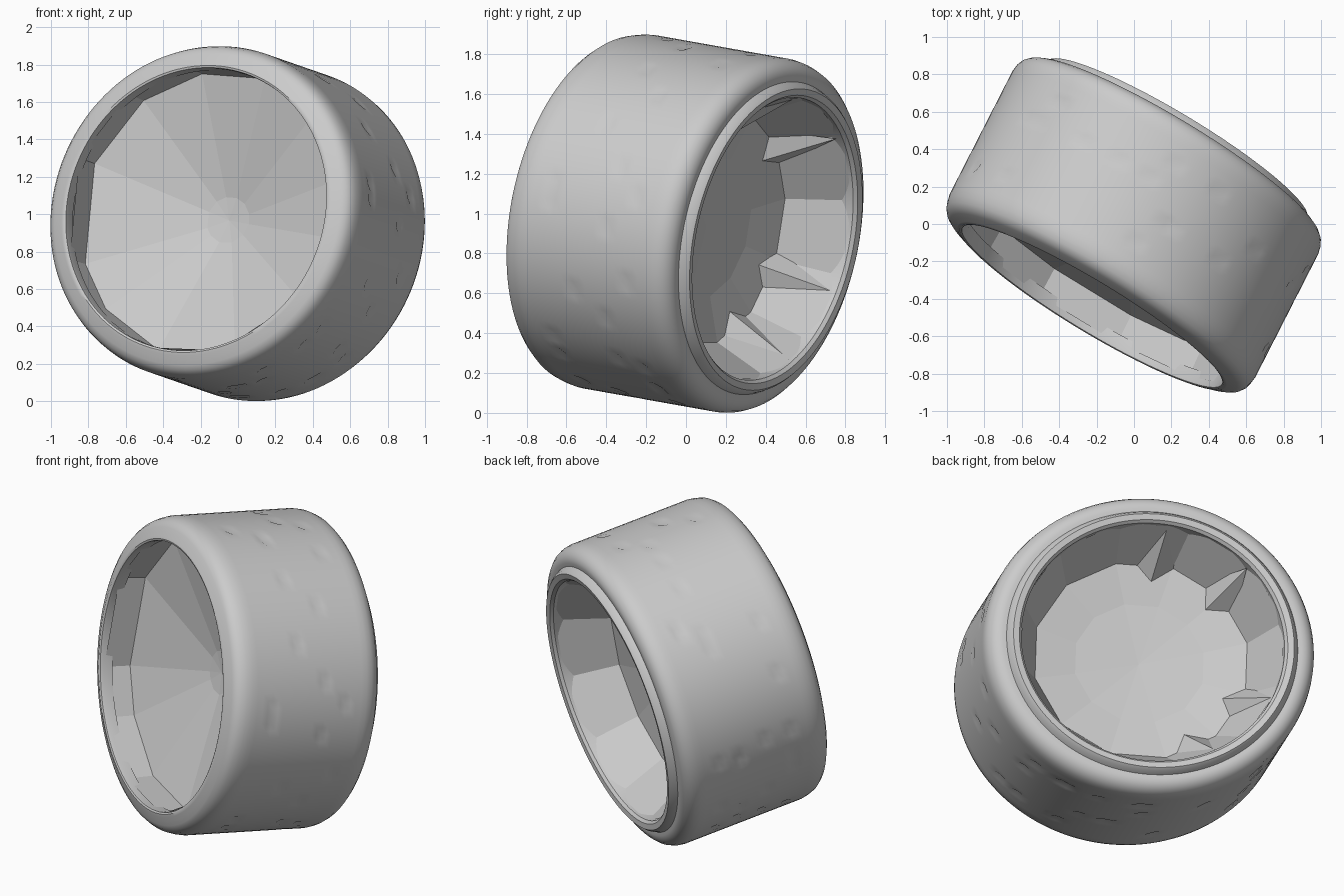
import bpy, bmesh, math, random
from mathutils import Vector

if "Cube" in bpy.data.objects:
    bpy.data.objects.remove(bpy.data.objects["Cube"])

random.seed(4)

# Tilted, slightly oval wheel frame: U and V span the face, D is the half width
C = Vector((0, 0, 0.95))
U = Vector((0.816, -0.492, 0))
V = Vector((0.076, 0.138, 0.89))
D = Vector((0.19, 0.372, -0.066))


def place(r, a, t):
    return C + U * (r * math.cos(a)) + V * (r * math.sin(a)) + D * t


def finish(bm, name, smooth):
    bmesh.ops.recalc_face_normals(bm, faces=bm.faces)
    me = bpy.data.meshes.new(name)
    bm.to_mesh(me)
    bm.free()
    ob = bpy.data.objects.new(name, me)
    bpy.context.collection.objects.link(ob)
    if smooth:
        bpy.ops.object.select_all(action='DESELECT')
        ob.select_set(True)
        bpy.context.view_layer.objects.active = ob
        bpy.ops.object.shade_smooth_by_angle(angle=math.radians(35))
    return ob


def lathe(bm, profile, angles, dent=None):
    """Revolve (radius, offset) points; radius 0 closes with a single point."""
    n = len(angles)
    rings = []
    for r, t in profile:
        if r == 0:
            rings.append([bm.verts.new(place(0, 0, t))] * n)
            continue
        rings.append([bm.verts.new(place(r * (1 - (dent(t) if dent else 0)), a, t))
                      for a in angles])
    for p, q in zip(rings, rings[1:]):
        for i in range(n):
            j = (i + 1) % n
            bm.faces.new(list(dict.fromkeys([p[i], p[j], q[j], q[i]])))
    return rings


def even(n, shift=0.0):
    return [shift + 2 * math.pi * i / n for i in range(n)]


# Tyre: raised back bead and sidewall, tread, then the smooth front sidewall
back = [(0.795, 1.0), (0.797, 1.16), (0.813, 1.2), (0.85, 1.215), (0.866, 1.18),
        (0.882, 1.11), (0.905, 1.115), (0.93, 1.11), (0.957, 1.08),
        (0.98, 1.03), (0.994, 0.96)]
tread = [(1.0, 0.88 - 1.76 * i / 22) for i in range(23)]
front = [(0.994, -0.96), (0.983, -1.04), (0.962, -1.1), (0.935, -1.135),
         (0.905, -1.155), (0.88, -1.18), (0.862, -1.19), (0.85, -1.18),
         (0.847, -1.14), (0.847, -1.0)]


# Small dimples scattered in rows over the tread
def dimple(t):
    row = round((0.88 - t) / 0.08)
    on_row = row in (4, 8, 13, 18) and abs(t) < 0.8
    return 0.014 if on_row and random.random() < 0.1 else 0


bm = bmesh.new()
lathe(bm, back + tread + front, even(128), dimple)
finish(bm, "tyre", True)

# Front dish: uneven low-poly cone sinking to a small centre
corners = [math.radians(d) for d in
           (15, 45, 72, 100, 127, 159, 200, 221, 251, 285, 320, 350)]
bm = bmesh.new()
lathe(bm, [(0.872, -1.1), (0.86, -0.71), (0.14, -0.28), (0, -0.25)], corners)
finish(bm, "front_dish", False)

# Back dish: low-poly wall and shallow floor
bm = bmesh.new()
lathe(bm, [(0.82, 1.12), (0.66, 0.43), (0.4, 0.33), (0, 0.27)], even(12, 0.26))

# Pointed ridges that run from the back wall onto the floor
for deg in (95, 135, 202, 239):
    a = math.radians(deg)
    tip = bm.verts.new(place(0.79, a, 1.08))
    base = [bm.verts.new(place(r, a + da, t)) for r, da, t in
            ((0.67, -0.2, 0.43), (0.54, 0, 0.38), (0.67, 0.2, 0.43))]
    for i in range(3):
        bm.faces.new((tip, base[i], base[(i + 1) % 3]))
    bm.faces.new(base)
finish(bm, "back_dish", False)
